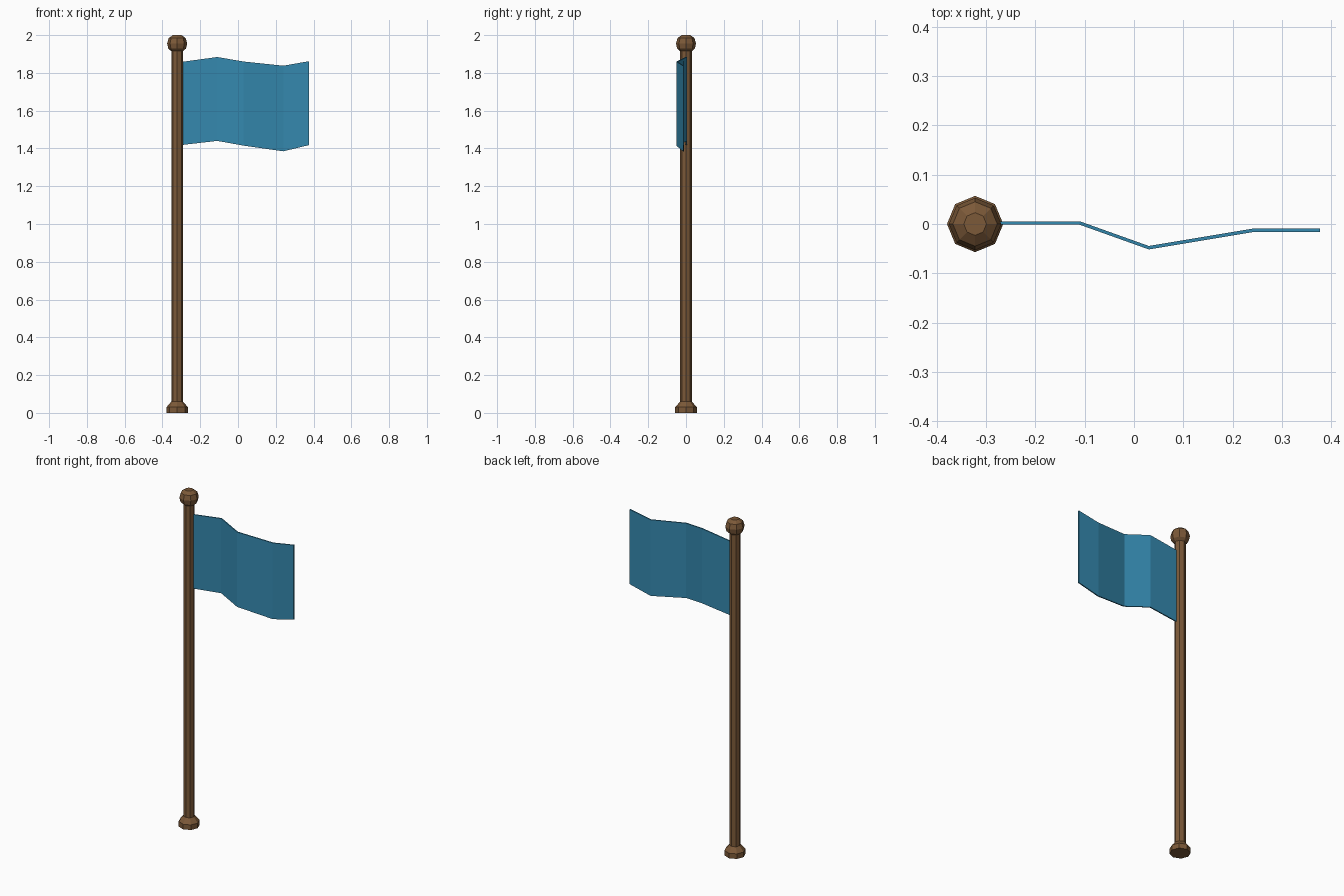
import bpy, bmesh
from math import cos, sin, tau

if "Cube" in bpy.data.objects:
    bpy.data.objects.remove(bpy.data.objects["Cube"])

POLE_X = -0.322


def material(name, color):
    m = bpy.data.materials.new(name)
    m.diffuse_color = (*color, 1)
    m.use_nodes = True
    m.node_tree.nodes["Principled BSDF"].inputs["Base Color"].default_value = m.diffuse_color
    return m


def make_object(name, bm, mat):
    bmesh.ops.recalc_face_normals(bm, faces=bm.faces)
    mesh = bpy.data.meshes.new(name)
    bm.to_mesh(mesh)
    bm.free()
    mesh.materials.append(mat)
    obj = bpy.data.objects.new(name, mesh)
    bpy.context.collection.objects.link(obj)
    return obj


def bridge(bm, rings):
    """Skin closed rings of vertices and cap both ends."""
    n = len(rings[0])
    for a, b in zip(rings, rings[1:]):
        for i in range(n):
            j = (i + 1) % n
            bm.faces.new((a[i], a[j], b[j], b[i]))
    bm.faces.new(rings[0])
    bm.faces.new(rings[-1])


def lathe(name, profile, mat, sides=8):
    bm = bmesh.new()
    rings = [[bm.verts.new((POLE_X + r * cos(tau * i / sides), r * sin(tau * i / sides), z))
              for i in range(sides)] for r, z in profile]
    bridge(bm, rings)
    return make_object(name, bm, mat)


wood = material("wood", (0.2, 0.1, 0.04))
cloth = material("blue_cloth", (0.035, 0.25, 0.43))

# Octagonal pole with flared foot
lathe("pole", [(0.057, 0), (0.057, 0.03), (0.031, 0.06), (0.031, 1.915)], wood)

# Faceted ball on top
lathe("finial", [(0.028, 1.912), (0.047, 1.929), (0.053, 1.956),
                 (0.045, 1.984), (0.023, 2.0)], wood)

# Waving flag: x, y, bottom z, top z at each fold
folds = [(-0.300, 0.002, 1.418, 1.858),
         (-0.110, 0.002, 1.440, 1.884),
         (0.030, -0.048, 1.415, 1.860),
         (0.240, -0.013, 1.385, 1.838),
         (0.377, -0.013, 1.418, 1.862)]
T = 0.0035
bm = bmesh.new()
bridge(bm, [[bm.verts.new((x, y + dy, z)) for dy, z in ((-T, lo), (T, lo), (T, hi), (-T, hi))]
            for x, y, lo, hi in folds])
make_object("flag", bm, cloth)
